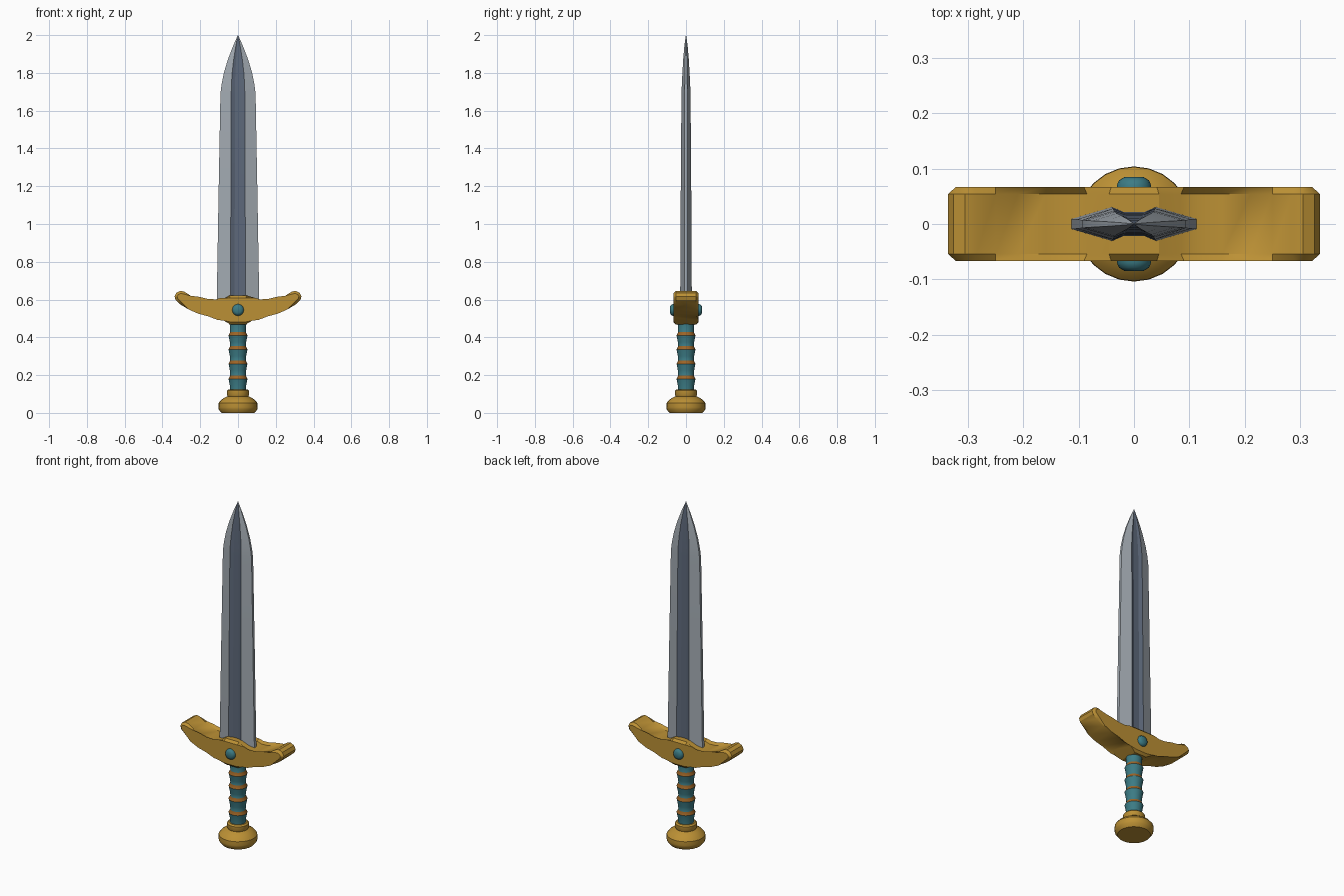
import bpy, bmesh, math
from mathutils import Matrix

if "Cube" in bpy.data.objects:
    bpy.data.objects.remove(bpy.data.objects["Cube"])


def material(name, rgb):
    m = bpy.data.materials.new(name)
    m.diffuse_color = (*rgb, 1)
    m.use_nodes = True
    m.node_tree.nodes["Principled BSDF"].inputs["Base Color"].default_value = m.diffuse_color
    return m


gold = material("gold", (0.50, 0.28, 0.035))
teal = material("teal leather", (0.045, 0.20, 0.235))
copper = material("copper band", (0.34, 0.13, 0.02))
steel = material("bright steel", (0.36, 0.40, 0.44))
dark_steel = material("dark steel", (0.11, 0.14, 0.195))


def finish(name, bm, mats, angle=None):
    bmesh.ops.recalc_face_normals(bm, faces=bm.faces[:])
    me = bpy.data.meshes.new(name)
    bm.to_mesh(me)
    bm.free()
    for m in mats:
        me.materials.append(m)
    ob = bpy.data.objects.new(name, me)
    bpy.context.collection.objects.link(ob)
    if angle:
        bpy.ops.object.select_all(action='DESELECT')
        ob.select_set(True)
        bpy.context.view_layer.objects.active = ob
        bpy.ops.object.shade_smooth_by_angle(angle=math.radians(angle))
    return ob


def loft(bm, rings):
    """Bridge closed rings of equal length and cap both ends."""
    vs = [[bm.verts.new(p) for p in r] for r in rings]
    n = len(vs[0])
    for k, (a, b) in enumerate(zip(vs, vs[1:])):
        for i in range(n):
            j = (i + 1) % n
            bm.faces.new((a[i], a[j], b[j], b[i]))
    bm.faces.new(vs[0])
    bm.faces.new(vs[-1])


def lathe(name, profile, mats, n=24, angle=35, rule=None):
    bm = bmesh.new()
    loft(bm, [[(r * math.cos(2 * math.pi * i / n), r * math.sin(2 * math.pi * i / n), z)
               for i in range(n)] for r, z in profile])
    if rule:
        for f in bm.faces:
            f.material_index = rule(f.calc_center_median())
    return finish(name, bm, mats, angle)


# Pommel with collar
lathe("pommel", [(0.088, 0), (0.102, 0.018), (0.104, 0.03), (0.103, 0.052), (0.09, 0.068),
                 (0.072, 0.08), (0.055, 0.088), (0.058, 0.094), (0.058, 0.118), (0.05, 0.125)], [gold])

# Grip: swelling leather segments with a copper band above each swell
bands = [0.19, 0.27, 0.345, 0.42]
profile = [(0.043, 0.11)]
for z in bands:
    profile += [(0.043, z - 0.045), (0.050, z - 0.01), (0.041, z + 0.008)]
profile += [(0.044, 0.47), (0.044, 0.51)]
lathe("grip", profile, [teal, copper],
      rule=lambda c: int(any(abs(c.z - (z - 0.001)) < 0.004 for z in bands)))

# Crossguard: mirrored outline, extruded front to back and bevelled
half = [(0.045, 0.622), (0.085, 0.597), (0.115, 0.588), (0.16, 0.590), (0.21, 0.602), (0.25, 0.620),
        (0.285, 0.642), (0.305, 0.646), (0.326, 0.636), (0.336, 0.616), (0.330, 0.597),
        (0.305, 0.574), (0.26, 0.547), (0.21, 0.525), (0.16, 0.512), (0.105, 0.505),
        (0.075, 0.488), (0.04, 0.468)]
outline = half + [(-x, z) for x, z in reversed(half)]
bm = bmesh.new()
loft(bm, [[(x, y, z) for x, z in outline] for y in (-0.067, 0.067)])
rim = [e for e in bm.edges if abs(e.verts[0].co.y - e.verts[1].co.y) < 1e-5]
bmesh.ops.bevel(bm, geom=rim, offset=0.013, segments=1, affect='EDGES')
finish("crossguard", bm, [gold], 28)

# Round gems on both faces of the guard
for side, name in ((-1, "front_gem"), (1, "back_gem")):
    gem = lathe(name, [(0.031, 0.055), (0.031, 0.070), (0.027, 0.079), (0.017, 0.085)],
                [teal], n=16, angle=40)
    gem.data.transform(Matrix.Translation((0, 0, 0.545)) @ Matrix.Rotation(-side * math.pi / 2, 4, 'X'))

# Blade: stations of height, half width, fuller half width, half thickness
stations = [(0.56, 0.113, 0.040, 0.031), (1.15, 0.103, 0.038, 0.028), (1.69, 0.093, 0.036, 0.024),
            (1.74, 0.087, 0.035, 0.022), (1.80, 0.075, 0.031, 0.019), (1.87, 0.054, 0.023, 0.015),
            (1.94, 0.027, 0.012, 0.009), (2.0, 0.0008, 0.0004, 0.0008)]
bm = bmesh.new()
rings = []
for z, w, f, d in stations:
    front = [(-w, -d * 0.3), (-f, -d), (-f * 0.45, -d * 0.7),
             (f * 0.45, -d * 0.7), (f, -d), (w, -d * 0.3)]
    rings.append([(x, y, z) for x, y in front + [(-x, -y) for x, y in front]])
loft(bm, rings)
bm.faces.ensure_lookup_table()
for i, face in enumerate(bm.faces):
    # Fuller strips are the three inner faces on each side
    if i < 12 * (len(stations) - 1) and i % 6 in (1, 2, 3):
        face.material_index = 1
finish("blade", bm, [steel, dark_steel], 15)
